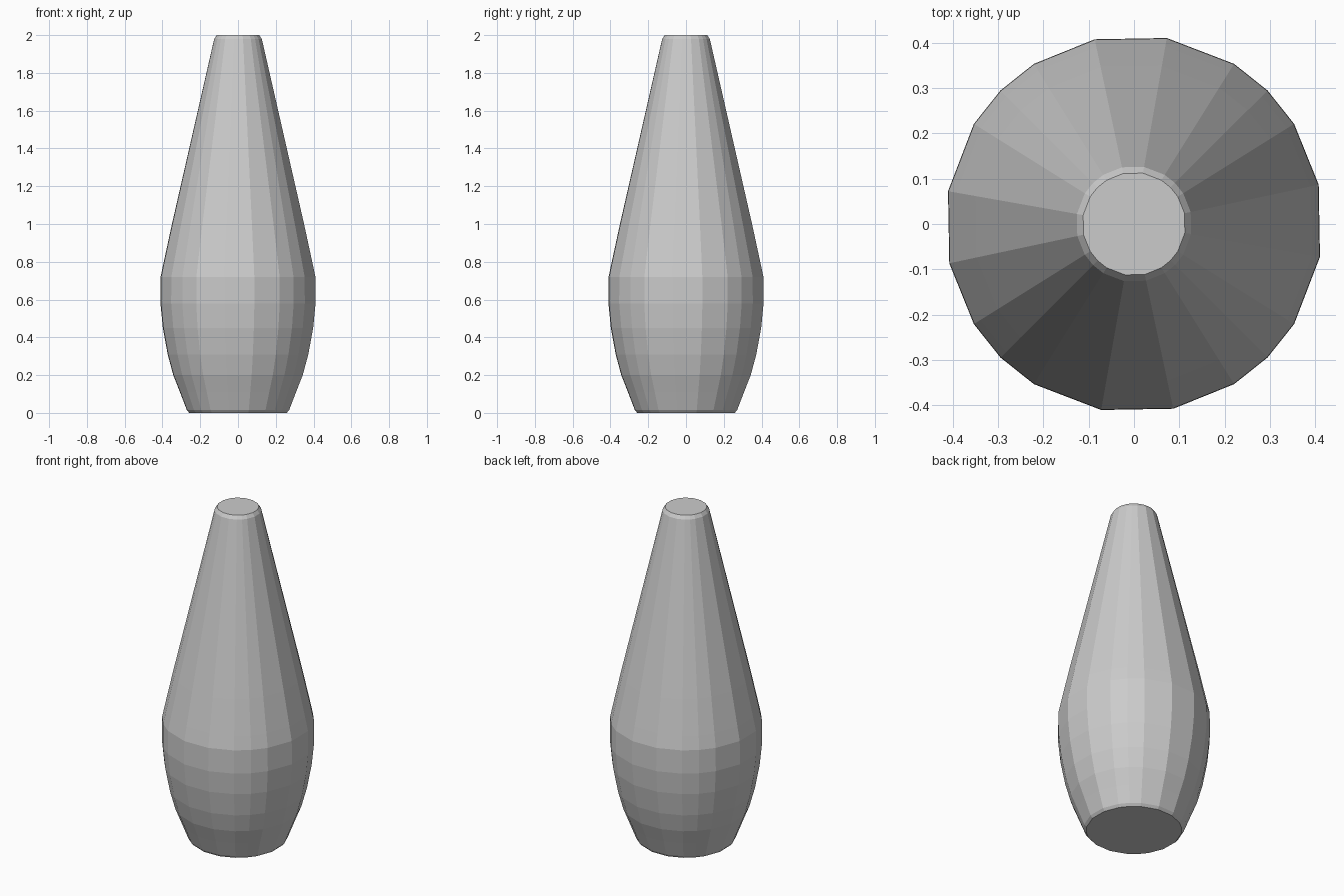
import bpy, bmesh, math

if "Cube" in bpy.data.objects:
    bpy.data.objects.remove(bpy.data.objects["Cube"])

# Silhouette of the body: (radius, height)
PROFILE = [(0.262, 0.0), (0.275, 0.015), (0.312, 0.11), (0.348, 0.20), (0.378, 0.31),
           (0.404, 0.45), (0.417, 0.58), (0.416, 0.72), (0.399, 0.80),
           (0.355, 1.0), (0.128, 1.98), (0.114, 2.0)]

# Uneven facet angles, repeated every quarter turn
QUARTER = [12, 32, 45, 58, 80]
ANGLES = [math.radians(a + 90 * q) for q in range(4) for a in QUARTER]

# Faceted vase body with closed top and base
bm = bmesh.new()
rings = [[bm.verts.new((r * math.cos(a), r * math.sin(a), z)) for a in ANGLES]
         for r, z in PROFILE]
n = len(ANGLES)
for low, high in zip(rings, rings[1:]):
    for i in range(n):
        j = (i + 1) % n
        bm.faces.new((low[i], low[j], high[j], high[i]))
bm.faces.new(rings[0][::-1])
bm.faces.new(rings[-1])

mesh = bpy.data.meshes.new("vase_body")
bm.to_mesh(mesh)
bm.free()
bpy.context.collection.objects.link(bpy.data.objects.new("vase_body", mesh))
